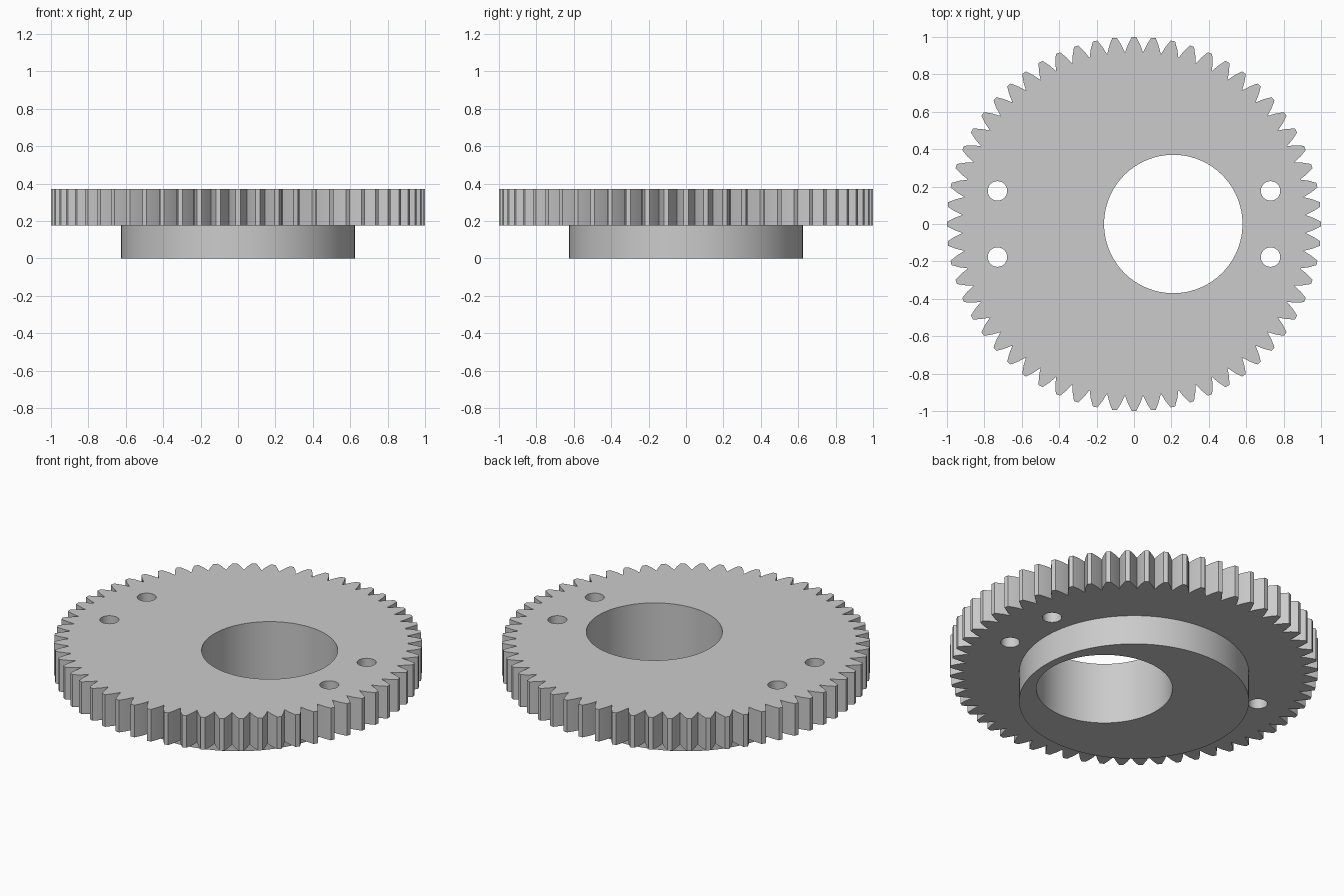
import bpy
import bmesh
import math

cube = bpy.data.objects.get("Cube")
if cube:
    bpy.data.objects.remove(cube, do_unlink=True)

steel = bpy.data.materials.new("plain grey")
steel.use_nodes = True
grey = (0.6, 0.6, 0.6, 1)
steel.diffuse_color = grey
steel.node_tree.nodes["Principled BSDF"].inputs["Base Color"].default_value = grey


def polar(radius, degrees):
    a = math.radians(degrees)
    return radius * math.cos(a), radius * math.sin(a)


def circle(x, y, radius, sides):
    points = [polar(radius, 360 * i / sides) for i in range(sides)]
    return [(x + px, y + py) for px, py in points]


def gear_outline(teeth):
    """Toothed rim: sharp valleys, slightly bulged flanks, narrow flat tips."""
    tooth = [(0.918, -3), (0.96, -1.95), (1, -0.7), (1, 0.7), (0.96, 1.95)]
    return [polar(r, 360 * i / teeth + a) for i in range(teeth) for r, a in tooth]


def slab(name, outlines, bottom, top):
    """Extrude a flat shape; the first outline is the rim, the others are holes."""
    bm = bmesh.new()
    for outline in outlines:
        verts = [bm.verts.new((x, y, bottom)) for x, y in outline]
        for i, v in enumerate(verts):
            bm.edges.new((verts[i - 1], v))
    bmesh.ops.triangle_fill(bm, edges=bm.edges[:], use_beauty=True)
    ext = bmesh.ops.extrude_face_region(bm, geom=bm.faces[:])
    raised = [g for g in ext["geom"] if isinstance(g, bmesh.types.BMVert)]
    bmesh.ops.translate(bm, verts=raised, vec=(0, 0, top - bottom))
    bmesh.ops.recalc_face_normals(bm, faces=bm.faces[:])
    # Merge the cap triangles back into flat faces
    bmesh.ops.dissolve_limit(bm, angle_limit=0.001, verts=[], edges=bm.edges[:])
    mesh = bpy.data.meshes.new(name)
    bm.to_mesh(mesh)
    bm.free()
    mesh.materials.append(steel)
    obj = bpy.data.objects.new(name, mesh)
    bpy.context.collection.objects.link(obj)
    bpy.ops.object.select_all(action="DESELECT")
    obj.select_set(True)
    bpy.context.view_layer.objects.active = obj
    bpy.ops.object.shade_smooth_by_angle(angle=math.radians(20))
    return obj


# Off-centre bore runs through both parts
bore = circle(0.21, 0, 0.37, 96)
bolt_holes = [circle(sx * 0.73, sy * 0.177, 0.052, 32)
              for sx in (-1, 1) for sy in (-1, 1)]

slab("gear_plate", [gear_outline(60), bore] + bolt_holes, 0.177, 0.37)
slab("hub", [circle(0, 0, 0.625, 128), bore], 0, 0.177)
